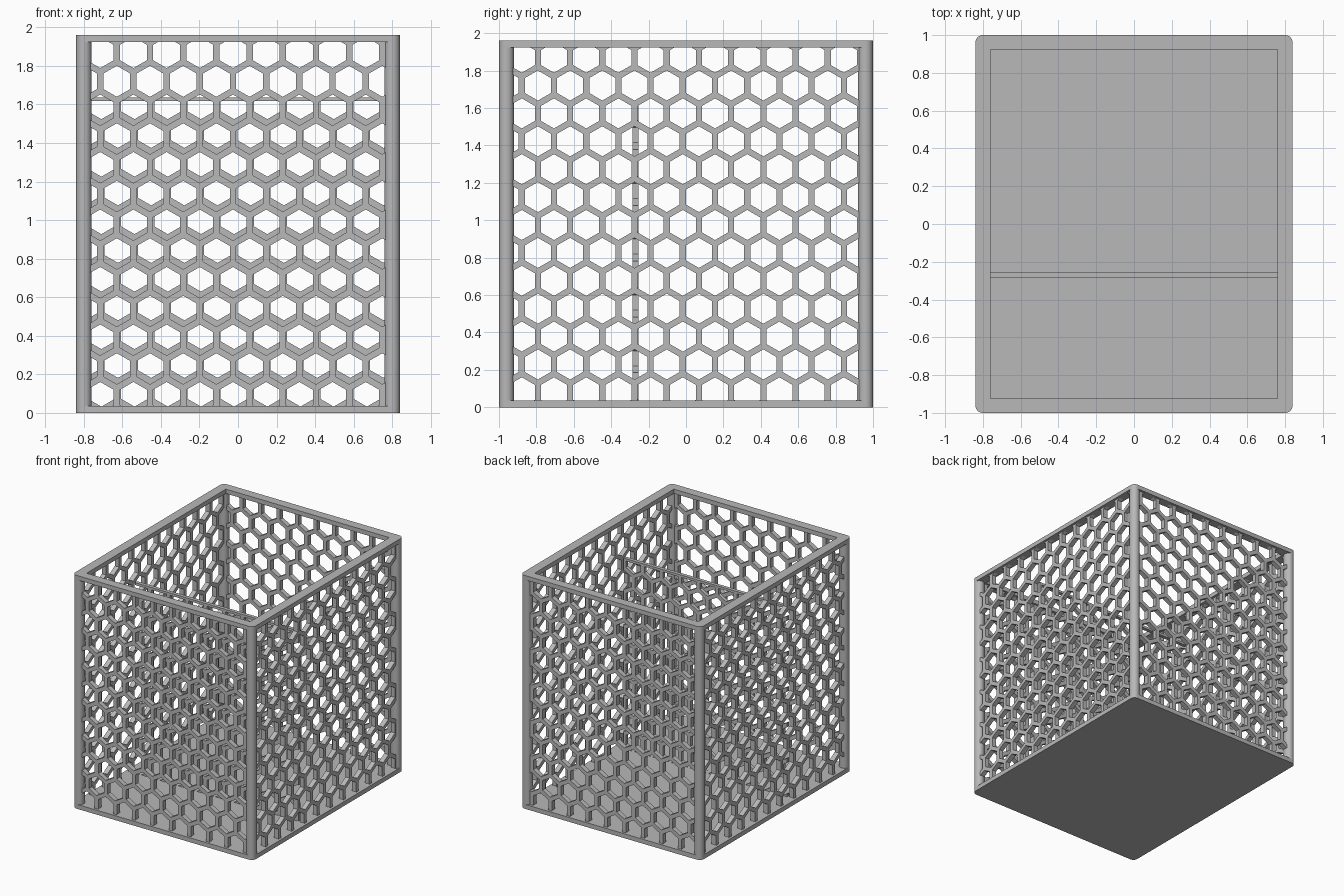
import bpy, bmesh, math
from mathutils import Vector, Matrix

if "Cube" in bpy.data.objects:
    bpy.data.objects.remove(bpy.data.objects["Cube"], do_unlink=True)

HX, HY, H = 0.84, 1.0, 1.96        # half width, half depth, height
WALL, RAIL = 0.08, 0.037           # frame width, rail height
R = WALL / 2                       # corner radius
PITCH, STRUT = 0.1722, 0.033       # honeycomb spacing and strut width
ROW = PITCH * math.sqrt(3) / 2

grey = bpy.data.materials.new("plain_grey")
grey.use_nodes = True
grey.diffuse_color = (0.48, 0.48, 0.48, 1)
grey.node_tree.nodes["Principled BSDF"].inputs["Base Color"].default_value = (0.48, 0.48, 0.48, 1)


def finish(name, bm, smooth=False):
    bmesh.ops.recalc_face_normals(bm, faces=bm.faces[:])
    mesh = bpy.data.meshes.new(name)
    bm.to_mesh(mesh)
    bm.free()
    mesh.materials.append(grey)
    ob = bpy.data.objects.new(name, mesh)
    bpy.context.collection.objects.link(ob)
    if smooth:
        bpy.ops.object.select_all(action="DESELECT")
        ob.select_set(True)
        bpy.context.view_layer.objects.active = ob
        bpy.ops.object.shade_smooth_by_angle(angle=math.radians(35))
    return ob


def thicken(bm, vec):
    """Extrude flat faces into a solid along vec."""
    res = bmesh.ops.extrude_face_region(bm, geom=bm.faces[:])
    verts = [g for g in res["geom"] if isinstance(g, bmesh.types.BMVert)]
    bmesh.ops.translate(bm, verts=verts, vec=vec)


def rounded_outline(bm, z, steps=8):
    """Rounded rectangle, corner by corner."""
    verts = []
    for c, (sx, sy) in enumerate([(1, 1), (-1, 1), (-1, -1), (1, -1)]):
        for i in range(steps + 1):
            a = math.pi / 2 * (c + i / steps)
            verts.append(bm.verts.new((sx * (HX - R) + R * math.cos(a),
                                       sy * (HY - R) + R * math.sin(a), z)))
    return verts


def floor_plate():
    bm = bmesh.new()
    bm.faces.new(rounded_outline(bm, 0))
    thicken(bm, (0, 0, RAIL))
    finish("floor_plate", bm, True)


def top_rim():
    bm = bmesh.new()
    steps = 8
    outer = rounded_outline(bm, H - RAIL, steps)
    ix, iy = HX - WALL, HY - WALL + 0.004
    inner = [bm.verts.new((sx * ix, sy * iy, H - RAIL))
             for sx, sy in [(1, 1), (-1, 1), (-1, -1), (1, -1)]]
    n = len(outer)
    for i in range(n):
        j = (i + 1) % n
        loop = [outer[i], outer[j], inner[j // (steps + 1)], inner[i // (steps + 1)]]
        bm.faces.new(list(dict.fromkeys(loop)))
    thicken(bm, (0, 0, RAIL))
    finish("top_rim", bm, True)


def corner_post(name, x, y):
    bm = bmesh.new()
    bmesh.ops.create_cone(bm, cap_ends=True, segments=32, radius1=R, radius2=R,
                          depth=H - RAIL,
                          matrix=Matrix.Translation((x, y, H / 2)))
    finish(name, bm, True)


def honeycomb(name, half, z_low, z_high, phase, row_z, thick, place):
    """Panel of hexagonal rings, trimmed to a rectangle, then thickened."""
    bm = bmesh.new()
    outer_r = PITCH / math.sqrt(3)
    inner_r = (PITCH - STRUT) / math.sqrt(3)
    cols = int(half / PITCH) + 2
    for r in range(-1, 15):
        for c in range(-cols, cols + 1):
            cx = phase + (c + 0.5 * (r % 2)) * PITCH
            cz = row_z + r * ROW
            ring = []
            for rad in (outer_r, inner_r):
                ring.append([bm.verts.new((cx + rad * math.sin(k * math.pi / 3), 0,
                                           cz + rad * math.cos(k * math.pi / 3)))
                             for k in range(6)])
            o, n = ring
            for k in range(6):
                m = (k + 1) % 6
                bm.faces.new((o[k], o[m], n[m], n[k]))
    bmesh.ops.remove_doubles(bm, verts=bm.verts[:], dist=0.001)
    for co, no in [((half, 0, 0), (1, 0, 0)), ((-half, 0, 0), (-1, 0, 0)),
                   ((0, 0, z_high), (0, 0, 1)), ((0, 0, z_low), (0, 0, -1))]:
        bmesh.ops.bisect_plane(bm, geom=bm.verts[:] + bm.edges[:] + bm.faces[:],
                               plane_co=co, plane_no=no, clear_outer=True)
    thicken(bm, (0, thick, 0))
    bmesh.ops.translate(bm, verts=bm.verts[:], vec=(0, -thick / 2, 0))
    bm.transform(place)
    finish(name, bm)


# Solid frame: floor, rim and four posts
floor_plate()
top_rim()
for sx, side in ((1, "left"), (-1, "right")):
    for sy, end in ((1, "back"), (-1, "front")):
        corner_post(f"{end}_{side}_post", sx * (HX - R), sy * (HY - R))

# Honeycomb walls
LOW, HIGH, FIRST = RAIL / 2, H - RAIL / 2, 0.08
for sy, end in ((1, "back"), (-1, "front")):
    honeycomb(f"{end}_wall", HX - R, LOW, HIGH, -0.026, FIRST, 0.04,
              Matrix.Translation((0, sy * (HY - R), 0)))
for sx, side in ((1, "left"), (-1, "right")):
    honeycomb(f"{side}_wall", HY - R, LOW, HIGH, -0.017, FIRST, 0.04,
              Matrix.Translation((sx * (HX - R), 0, 0)) @ Matrix.Rotation(math.pi / 2, 4, "Z"))

# Inner divider with its thin top rail
DY, DTOP = -0.27, 1.637
honeycomb("divider", HX - WALL, LOW, DTOP - 0.01, -0.02, FIRST + 0.033, 0.03,
          Matrix.Translation((0, DY, 0)))
bm = bmesh.new()
bmesh.ops.create_cube(bm, size=1, matrix=Matrix.Translation((0, DY, DTOP - 0.01))
                      @ Matrix.Diagonal((2 * (HX - WALL), 0.03, 0.02, 1)))
finish("divider_top_rail", bm)
